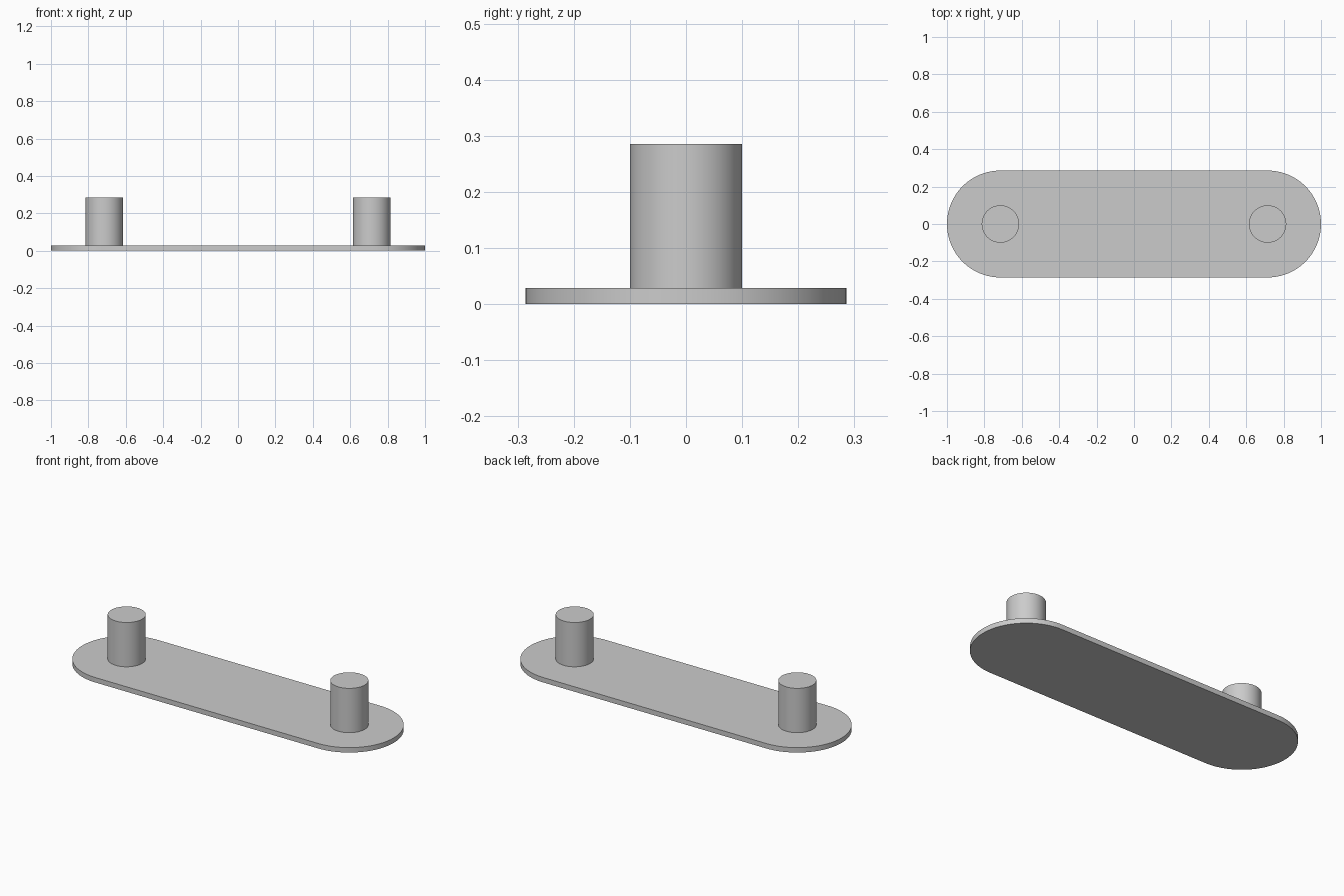
import bpy, bmesh, math

if "Cube" in bpy.data.objects:
    bpy.data.objects.remove(bpy.data.objects["Cube"])

R, CX, T = 0.2857, 0.7143, 0.0286      # end radius, end centre, plate thickness
PIN_R, PIN_TOP = 0.1, 0.2857

grey = bpy.data.materials.new("light grey")
grey.diffuse_color = (0.6, 0.6, 0.6, 1)
grey.use_nodes = True
grey.node_tree.nodes["Principled BSDF"].inputs["Base Color"].default_value = grey.diffuse_color


def extrude_outline(name, points, z0, z1):
    """Solid made by raising a flat outline from z0 to z1."""
    bm = bmesh.new()
    face = bm.faces.new([bm.verts.new((x, y, z0)) for x, y in points])
    new = bmesh.ops.extrude_face_region(bm, geom=[face], use_keep_orig=True)["geom"]
    for v in new:
        if isinstance(v, bmesh.types.BMVert):
            v.co.z = z1
    bmesh.ops.recalc_face_normals(bm, faces=bm.faces[:])
    mesh = bpy.data.meshes.new(name)
    bm.to_mesh(mesh)
    bm.free()
    mesh.materials.append(grey)
    obj = bpy.data.objects.new(name, mesh)
    bpy.context.collection.objects.link(obj)
    bpy.ops.object.select_all(action='DESELECT')
    obj.select_set(True)
    bpy.context.view_layer.objects.active = obj
    bpy.ops.object.shade_smooth_by_angle(angle=math.radians(30))
    return obj


def arc(cx, r, start, sweep, steps):
    return [(cx + r * math.cos(start + sweep * i / steps),
             r * math.sin(start + sweep * i / steps)) for i in range(steps + 1)]


# Base plate with two rounded ends
outline = arc(CX, R, -math.pi / 2, math.pi, 48) + arc(-CX, R, math.pi / 2, math.pi, 48)
extrude_outline("base_plate", outline, 0, T)

# Two round pins standing at the end centres
for side, x in (("left", -CX), ("right", CX)):
    extrude_outline(side + "_pin", arc(x, PIN_R, 0, math.tau, 64)[:-1], T, PIN_TOP)
